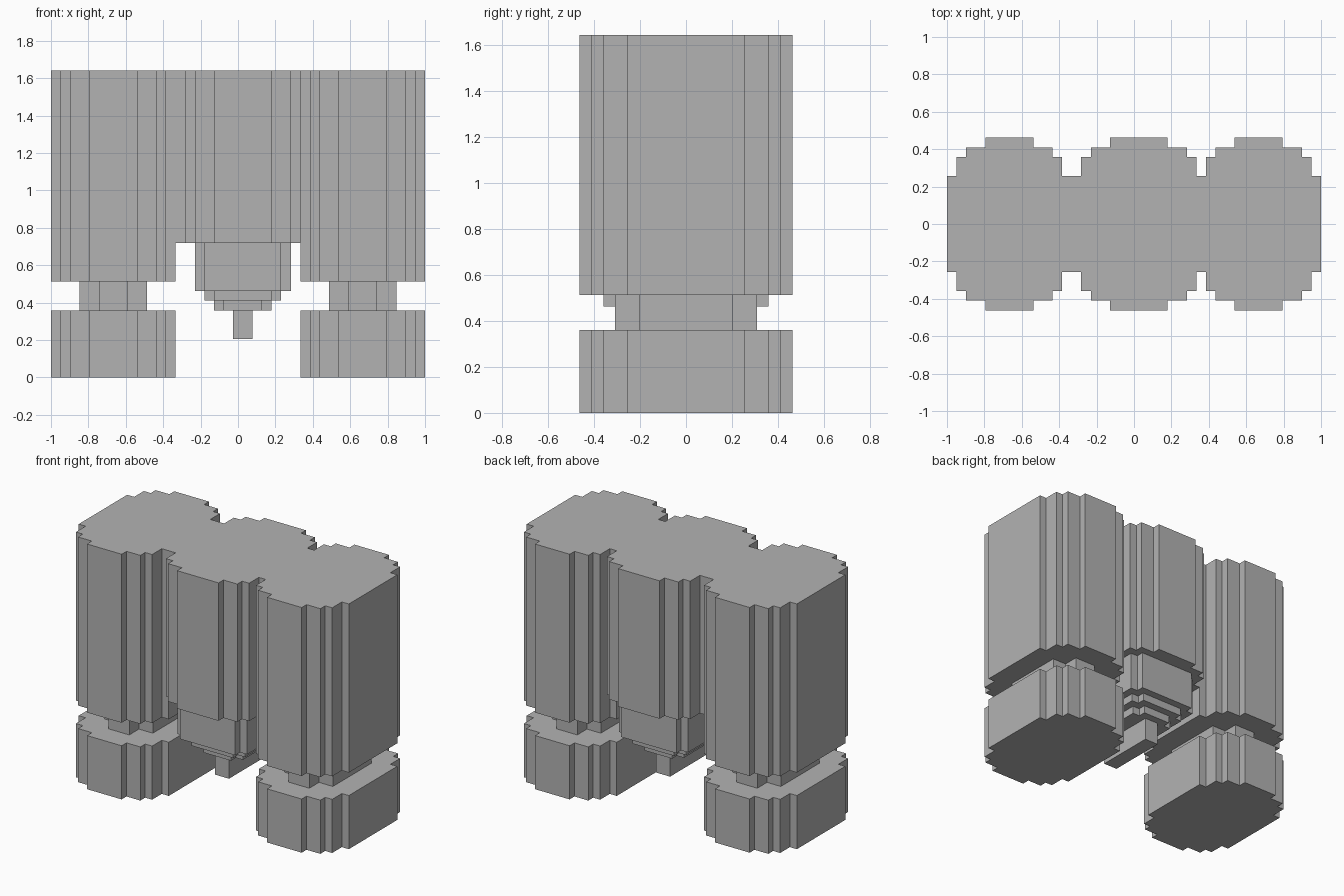
import bpy
import bmesh

cube = bpy.data.objects.get("Cube")
if cube:
    bpy.data.objects.remove(cube, do_unlink=True)

U = 2 / 39  # one block step

grey = bpy.data.materials.new("plain_grey")
grey.use_nodes = True
colour = (0.45, 0.45, 0.45, 1)
grey.diffuse_color = colour
grey.node_tree.nodes["Principled BSDF"].inputs["Base Color"].default_value = colour


def lobe(cx, tiers):
    """Columns (x0, x1, half depth) of a stepped round, tiers listed outside in."""
    left, right = [], []
    for i, (h, d) in enumerate(tiers):
        if i + 1 < len(tiers):
            inner = tiers[i + 1][0]
            left.append((cx - h, cx - inner, d))
            right.insert(0, (cx + inner, cx + h, d))
        else:
            left.append((cx - h, cx + h, d))
    return left + right


def prism(name, columns, z0, z1):
    """Extrude the stepped outline, mirrored front to back."""
    merged = []
    for x0, x1, d in columns:
        if merged and merged[-1][2] == d:
            merged[-1] = (merged[-1][0], x1, d)
        else:
            merged.append((x0, x1, d))
    front = [(x, -d) for x0, x1, d in merged for x in (x0, x1)]
    outline = front + [(x, -y) for x, y in reversed(front)]
    bm = bmesh.new()
    base = bm.faces.new([bm.verts.new((x * U, y * U, z0 * U)) for x, y in outline])
    top = bmesh.ops.extrude_face_region(bm, geom=[base])["geom"]
    verts = [g for g in top if isinstance(g, bmesh.types.BMVert)]
    bmesh.ops.translate(bm, verts=verts, vec=(0, 0, (z1 - z0) * U))
    bmesh.ops.recalc_face_normals(bm, faces=bm.faces)
    mesh = bpy.data.meshes.new(name)
    bm.to_mesh(mesh)
    bm.free()
    mesh.materials.append(grey)
    obj = bpy.data.objects.new(name, mesh)
    bpy.context.collection.objects.link(obj)
    return obj


SIDE = [(6.5, 5), (5.5, 7), (4.5, 8), (2.5, 9)]
MIDDLE = [(6, 7), (5, 8), (3, 9)]
NECK = [(3.5, 4), (1.5, 6)]
MID_X = 0.5

# Main body: three joined rounds
prism("body",
      lobe(-13, SIDE) + [(-6.5, -5.5, 5)] + lobe(MID_X, MIDDLE) + lobe(13, SIDE),
      14, 32)

# Legs: lower column, narrow neck and foot on each side
for side, cx in (("right", -13), ("left", 13)):
    prism(side + "_column", lobe(cx, SIDE), 10, 14)
    prism(side + "_neck", lobe(cx, NECK), 7, 10)
    prism(side + "_foot", lobe(cx, SIDE), 0, 7)

# Central stepped underside, narrowing downward
prism("center_upper_tier", lobe(MID_X, [(5, 6), (4, 7)]), 9, 14)
prism("center_middle_tier", lobe(MID_X, [(4, 5), (3, 6)]), 8, 9)
prism("center_lower_tier", lobe(MID_X, [(3, 4), (2, 5)]), 7, 8)
prism("center_keel", lobe(MID_X, [(1, 4)]), 4, 7)
